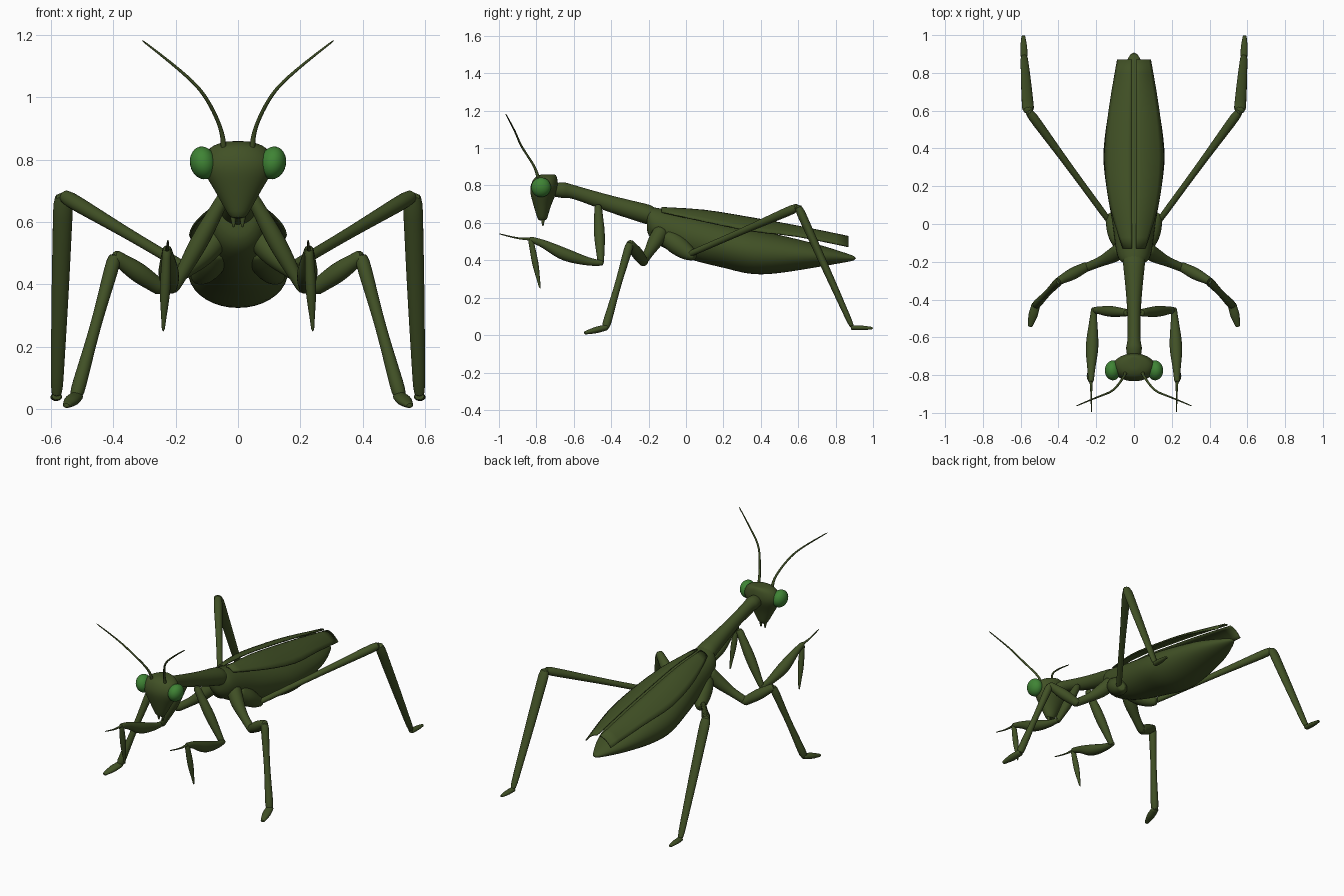
import bpy, bmesh, math
from mathutils import Vector, Matrix

if "Cube" in bpy.data.objects:
    bpy.data.objects.remove(bpy.data.objects["Cube"])


def material(name, color):
    mat = bpy.data.materials.new(name)
    mat.use_nodes = True
    mat.diffuse_color = (*color, 1)
    shader = mat.node_tree.nodes["Principled BSDF"]
    shader.inputs["Base Color"].default_value = (*color, 1)
    return mat


BODY = material("dark olive green", (.053, .082, .019))
EYE = material("leaf green", (.05, .23, .035))


def finish(bm, name, mat, mirror=False, subdivide=True, thickness=0):
    """Turn a bmesh into a smooth object, optionally mirrored left to right."""
    bmesh.ops.recalc_face_normals(bm, faces=bm.faces)
    mesh = bpy.data.meshes.new(name)
    bm.to_mesh(mesh)
    bm.free()
    mesh.materials.append(mat)
    obj = bpy.data.objects.new(name, mesh)
    bpy.context.collection.objects.link(obj)
    if thickness:
        obj.modifiers.new("Thickness", 'SOLIDIFY').thickness = thickness
    if subdivide:
        subsurf = obj.modifiers.new("Smooth", 'SUBSURF')
        subsurf.levels = subsurf.render_levels = 1
    if mirror:
        obj.modifiers.new("Mirror", 'MIRROR')
    bpy.ops.object.select_all(action='DESELECT')
    obj.select_set(True)
    bpy.context.view_layer.objects.active = obj
    bpy.ops.object.shade_smooth_by_angle(angle=math.radians(50))


def smooth_rows(rows, steps=3):
    """Fill in rows of numbers along a smooth curve through the given rows."""
    rows = [Vector(row) for row in rows]
    filled = []
    for i, (start, end) in enumerate(zip(rows, rows[1:])):
        leave = (end - rows[max(i - 1, 0)]) / 2
        arrive = (rows[min(i + 2, len(rows) - 1)] - start) / 2
        for k in range(steps):
            t = k / steps
            ease = t * t * (3 - 2 * t)
            filled.append(start.lerp(end, ease) + leave * (t * (1 - t) ** 2)
                          - arrive * (t * t * (1 - t)))
    return filled + [rows[-1]]


def bridge(bm, rows, closed):
    """Fill the quads between neighbouring rows of vertices."""
    for low, high in zip(rows, rows[1:]):
        count = len(low)
        for k in range(count if closed else count - 1):
            n = (k + 1) % count
            bm.faces.new((low[k], low[n], high[n], high[k]))


def loft(name, rings, axis=None, sides=10, mirror=True):
    """Skin oval rings, each a (center, half width, half depth)."""
    bm = bmesh.new()
    loops = []
    last = len(rings) - 1
    for i, (center, width, depth) in enumerate(rings):
        travel = rings[min(i + 1, last)][0] - rings[max(i - 1, 0)][0]
        along = Vector(axis) if axis else travel.normalized()
        side = Vector((1, 0, 0))
        side = (side - along * side.dot(along)).normalized()
        up = along.cross(side)
        angles = [math.tau * k / sides for k in range(sides)]
        loops.append([bm.verts.new(center + side * width * math.cos(a)
                                   + up * depth * math.sin(a)) for a in angles])
    bridge(bm, loops, closed=True)
    bm.faces.new(loops[0])
    bm.faces.new(loops[-1])
    finish(bm, name, BODY, mirror)


def trunk(name, axis, rows):
    """Central body part from rows of y, z, half width and half depth."""
    rings = [(Vector((0, y, z)), width, depth)
             for y, z, width, depth in smooth_rows(rows)]
    loft(name, rings, axis, sides=18, mirror=False)


def limb(name, start, end, first, middle, last, depth=1, steps=8):
    """Straight limb whose radius passes smoothly through three values."""
    start, end = Vector(start), Vector(end)
    direction = (end - start).normalized()
    start = start - direction * first / 2
    end = end + direction * last / 2
    rings = []
    for k in range(steps + 1):
        t = k / steps
        bulge = middle - (first + last) / 2
        radius = first + (last - first) * t + bulge * math.sin(math.pi * t) ** 2
        rings.append((start.lerp(end, t), radius, radius * depth))
    loft(name, rings)


def thread(name, rows):
    """Curved round strand from rows of x, y, z and radius."""
    loft(name, [(row.xyz, row.w, row.w) for row in smooth_rows(rows)])


# Long thorax and tapering abdomen
trunk("thorax", (0, 1, 0), [
    (-.73, .775, .03, .03), (-.66, .775, .043, .043), (-.6, .765, .034, .038),
    (-.4, .7, .04, .047), (-.15, .63, .066, .058)])
trunk("abdomen", (0, 1, 0), [
    (-.21, .62, .05, .06), (-.17, .59, .09, .095), (0, .53, .115, .12),
    (.2, .48, .15, .122), (.4, .44, .165, .12), (.7, .425, .113, .063),
    (.91, .41, .015, .01)])

# Folded wings, arched from the inner ridge down to the outer edge
GAP = .011
ARCH_STEPS = 6
bm = bmesh.new()
wing_rows = []
for y, ridge, edge, width in smooth_rows([
        (-.13, .685, .66, .06), (.1, .67, .61, .13), (.35, .63, .56, .157),
        (.6, .585, .53, .135), (.87, .53, .475, .09)]):
    arch = [k / ARCH_STEPS for k in range(ARCH_STEPS + 1)]
    wing_rows.append([bm.verts.new((GAP + (width - GAP) * t, y,
                                    ridge + (edge - ridge) * t * t)) for t in arch])
bridge(bm, wing_rows, closed=False)
finish(bm, "folded_wings", BODY, mirror=True, subdivide=False, thickness=.008)

# Triangular head with small palps under the mouth
trunk("head", (0, 0, -1), [
    (-.735, .86, .03, .035), (-.75, .84, .09, .062), (-.76, .78, .118, .075),
    (-.768, .7, .075, .05), (-.768, .61, .024, .022)])
limb("mouth_palps", (.016, -.765, .64), (.014, -.765, .585), .012, .01, .004)

# Bulging eyes
bm = bmesh.new()
place = (Matrix.Translation((.112, -.775, .79))
         @ Matrix.Rotation(math.radians(12), 4, 'Y')
         @ Matrix.Diagonal((.042, .053, .053, 1)))
bmesh.ops.create_uvsphere(bm, u_segments=24, v_segments=14, radius=1, matrix=place)
finish(bm, "eyes", EYE, mirror=True, subdivide=False)

# Antennae
thread("antennae", [
    (.045, -.785, .82, .011), (.055, -.81, .9, .007), (.11, -.88, 1.01, .006),
    (.19, -.915, 1.09, .005), (.31, -.965, 1.185, .003)])

# Grasping front legs
shoulder, elbow, wrist = (.04, -.47, .69), (.21, -.455, .38), (.228, -.83, .51)
claw_tip = (.24, -.78, .25)
limb("front_coxae", shoulder, elbow, .022, .031, .018)
thread("front_femurs", [
    (.212, -.44, .385, .014), (.216, -.52, .393, .023), (.222, -.65, .432, .036),
    (.226, -.76, .487, .023), (.228, -.84, .515, .015)])
limb("front_tibias", wrist, claw_tip, .016, .018, .005)
thread("front_tarsi", [
    (.228, -.82, .513, .009), (.226, -.9, .518, .005), (.225, -1, .542, .003)])

# Middle legs
middle_hip, middle_knee = (.25, -.225, .39), (.395, -.3, .49)
middle_ankle, middle_toe = (.52, -.43, .04), (.55, -.54, .012)
thread("middle_coxae", [
    (.06, -.13, .56, .045), (.11, -.165, .5, .042), (.18, -.2, .44, .028),
    (.265, -.235, .385, .025)])
limb("middle_femurs", middle_hip, middle_knee, .027, .034, .023)
limb("middle_tibias", middle_knee, middle_ankle, .025, .019, .025)
limb("middle_feet", middle_ankle, middle_toe, .025, .026, .013, depth=.7)

# Hind legs
hind_hip, hind_knee = (.12, 0, .425), (.56, .6, .685)
hind_ankle, hind_toe = (.582, .89, .04), (.586, .995, .037)
thread("hind_coxae", [
    (.06, -.11, .53, .05), (.085, -.05, .485, .058), (.11, .01, .44, .044),
    (.135, .05, .42, .022)])
limb("hind_femurs", hind_hip, hind_knee, .017, .019, .028)
limb("hind_tibias", hind_knee, hind_ankle, .035, .029, .02, depth=.75)
limb("hind_feet", hind_ankle, hind_toe, .02, .019, .01, depth=.7)
